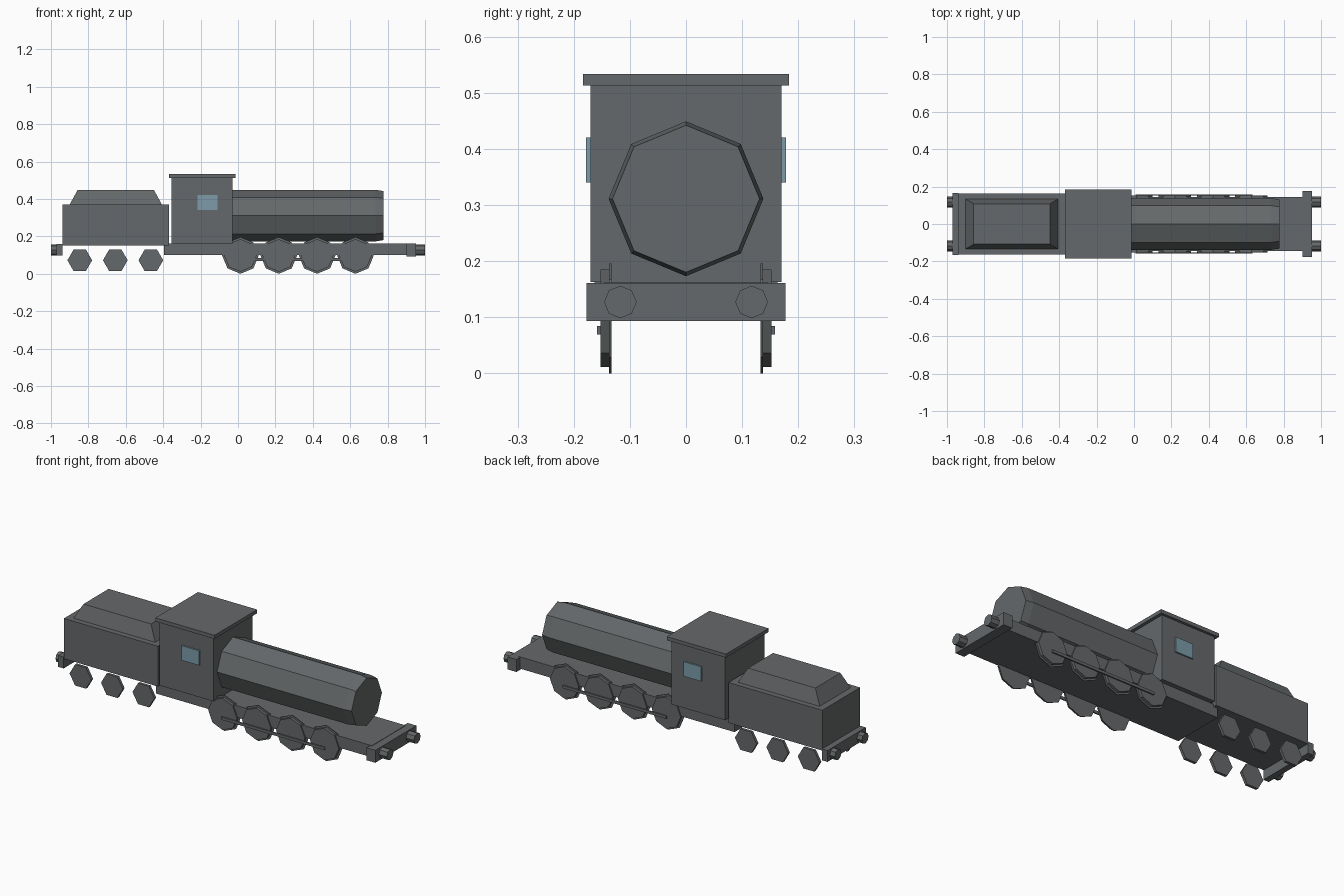
import bpy, bmesh, math
from mathutils import Matrix

old = bpy.data.objects.get("Cube")
if old:
    bpy.data.objects.remove(old, do_unlink=True)


def material(name, rgb):
    m = bpy.data.materials.new(name)
    m.use_nodes = True
    m.diffuse_color = (*rgb, 1)
    m.node_tree.nodes["Principled BSDF"].inputs["Base Color"].default_value = (*rgb, 1)
    return m


GREY = material("iron grey", (0.13, 0.14, 0.145))
GLASS = material("window blue", (0.2, 0.33, 0.4))


def finish(name, bm, mat):
    bmesh.ops.recalc_face_normals(bm, faces=bm.faces)
    mesh = bpy.data.meshes.new(name)
    bm.to_mesh(mesh)
    bm.free()
    mesh.materials.append(mat)
    ob = bpy.data.objects.new(name, mesh)
    bpy.context.collection.objects.link(ob)
    return ob


def box(name, x, y, z, mat=GREY, inset=0):
    """Box from (min, max) ranges; inset (x, y) shrinks the top face."""
    bm = bmesh.new()
    bmesh.ops.create_cube(bm, size=1)
    ix, iy = inset or (0, 0)
    for v in bm.verts:
        top = v.co.z > 0
        sx, sy = math.copysign(1, v.co.x), math.copysign(1, v.co.y)
        v.co = (x[sx > 0] - sx * ix * top, y[sy > 0] - sy * iy * top, z[top])
    return finish(name, bm, mat)


def prism(name, axis, sides, rings, centre, turn=0):
    """Regular prism along x or y through (position, radius) rings."""
    bm = bmesh.new()
    loops = []
    for pos, r in rings:
        loop = []
        for i in range(sides):
            a = turn + math.tau * i / sides
            u, w = centre[0] + r * math.cos(a), centre[1] + r * math.sin(a)
            loop.append(bm.verts.new((pos, u, w) if axis == "x" else (u, pos, w)))
        loops.append(loop)
    for a, b in zip(loops, loops[1:]):
        for i in range(sides):
            j = (i + 1) % sides
            bm.faces.new((a[i], a[j], b[j], b[i]))
    bm.faces.new(loops[0])
    bm.faces.new(loops[-1])
    return finish(name, bm, GREY)


# Locomotive body
box("frame", (-0.395, 0.91), (-0.145, 0.145), (0.099, 0.163))
box("cab", (-0.355, -0.03), (-0.17, 0.17), (0.163, 0.515))
box("cab_roof", (-0.37, -0.013), (-0.184, 0.184), (0.513, 0.533))
prism("boiler", "x", 8, [(-0.03, 0.138), (0.735, 0.138), (0.777, 0.131)], (0, 0.311))

# Tender with sloped load
box("tender_body", (-0.937, -0.37), (-0.163, 0.163), (0.15, 0.37))
box("tender_load", (-0.9, -0.407), (-0.133, 0.133), (0.37, 0.449), inset=(0.043, 0.025))

# Buffer beams and buffers
box("front_beam", (0.9, 0.953), (-0.177, 0.177), (0.093, 0.161))
box("rear_beam", (-0.97, -0.937), (-0.165, 0.165), (0.098, 0.16))
for side, label in ((-1, "right"), (1, "left")):
    prism(label + "_front_buffer", "x", 8, [(0.953, 0.029), (1, 0.029)], (side * 0.117, 0.127))
    prism(label + "_rear_buffer", "x", 8, [(-1, 0.029), (-0.97, 0.029)], (side * 0.117, 0.127))

    # Cab window
    box(label + "_window", (-0.216, -0.11), sorted((side * 0.17, side * 0.178)), (0.34, 0.42), GLASS)

    # Flanged driving wheels and coupling rod
    for i in range(4):
        centre = (0.013 + 0.205 * i, 0.098)
        prism(f"{label}_drive_wheel_{i + 1}", "y", 8,
              [(side * 0.133, 0.098), (side * 0.137, 0.098),
               (side * 0.137, 0.087), (side * 0.152, 0.087)], centre)
    box(label + "_coupling_rod", (0.008, 0.633), sorted((side * 0.152, side * 0.159)), (0.069, 0.084))

    # Tender wheels
    for i in range(3):
        prism(f"{label}_tender_wheel_{i + 1}", "y", 6,
              [(side * 0.135, 0.066), (side * 0.15, 0.066)], (-0.846 + 0.19 * i, 0.072))
